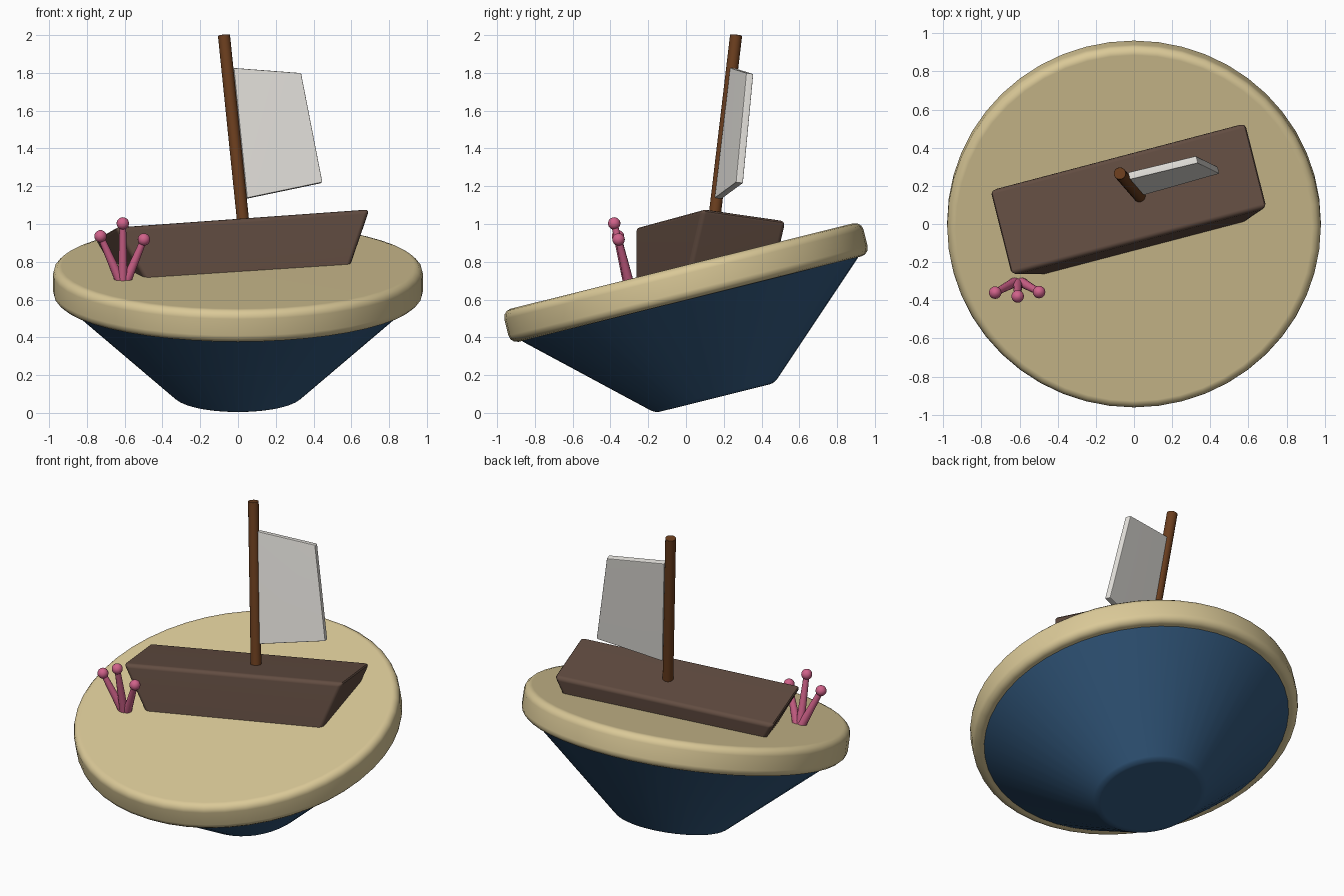
import bpy, bmesh, math
from mathutils import Matrix, Vector

if "Cube" in bpy.data.objects:
    bpy.data.objects.remove(bpy.data.objects["Cube"])


def material(name, rgb):
    m = bpy.data.materials.new(name)
    m.diffuse_color = (*rgb, 1)
    m.use_nodes = True
    m.node_tree.nodes["Principled BSDF"].inputs["Base Color"].default_value = m.diffuse_color
    return m


SAND = material("sand", (0.70, 0.58, 0.31))
BLUE = material("deep blue", (0.032, 0.098, 0.205))
HULL = material("dark brown", (0.122, 0.073, 0.053))
WOOD = material("mast brown", (0.147, 0.048, 0.013))
CLOTH = material("off white", (0.79, 0.77, 0.73))
PINK = material("coral pink", (0.63, 0.122, 0.254))


def finish(bm, name, mat, frame, bevel=0.0, segments=3):
    """Round the sharp edges, smooth-shade and place the part."""
    bmesh.ops.recalc_face_normals(bm, faces=bm.faces)
    if bevel:
        edges = [e for e in bm.edges if e.calc_face_angle(0) > 0.5]
        bmesh.ops.bevel(bm, geom=edges, offset=bevel, segments=segments,
                        profile=0.5, affect='EDGES', clamp_overlap=True)
    mesh = bpy.data.meshes.new(name)
    bm.to_mesh(mesh)
    bm.free()
    mesh.shade_smooth()
    mesh.set_sharp_from_angle(angle=math.radians(40))
    mesh.materials.append(mat)
    ob = bpy.data.objects.new(name, mesh)
    bpy.context.collection.objects.link(ob)
    ob.matrix_world = frame
    ob.modifiers.new("weighted_normals", 'WEIGHTED_NORMAL').keep_sharp = True
    return ob


def tapered(name, mat, frame, z0, z1, r0, r1, sides, bevel=0.0):
    """Cylinder or cone along the frame's z axis."""
    bm = bmesh.new()
    bmesh.ops.create_cone(bm, cap_ends=True, segments=sides, radius1=r0, radius2=r1,
                          depth=z1 - z0, matrix=Matrix.Translation((0, 0, (z0 + z1) / 2)))
    return finish(bm, name, mat, frame, bevel)


def block(name, mat, frame, outline, half_width, bevel, segments=3):
    """Prism: an outline in the x-z plane, extruded both ways along y."""
    bm = bmesh.new()
    sides = [[bm.verts.new((x, y, z)) for x, z in outline] for y in (-half_width, half_width)]
    n = len(outline)
    for side in sides:
        bm.faces.new(side)
    for i in range(n):
        j = (i + 1) % n
        bm.faces.new((sides[0][i], sides[0][j], sides[1][j], sides[1][i]))
    return finish(bm, name, mat, frame, bevel, segments)


# Island: tilted sand disc on a tapering blue base
island = Matrix.Translation((0, 0, 0.69)) @ Matrix.Rotation(math.radians(14), 4, 'X')
tapered("sand_disc", SAND, island, -0.09, 0.09, 0.98, 0.98, 48, 0.045)
tapered("water_base", BLUE, island, -0.63, -0.08, 0.325, 0.93, 48, 0.025)

# Boat frame: its origin is the middle of the deck, listing backwards
length_axis = Vector((0.965, 0.254, 0.069)).normalized()
up = Vector((-0.098, 0.118, 0.988))
up = (up - length_axis * up.dot(length_axis)).normalized()
side_axis = up.cross(length_axis)
boat = Matrix((length_axis, side_axis, up)).transposed().to_4x4()
boat = Matrix.Translation((-0.03, 0.132, 1.0)) @ boat

# Hull: ends slope inwards towards the keel
block("hull", HULL, boat, [(-0.70, 0), (0.70, 0), (0.55, -0.32), (-0.55, -0.32)], 0.232, 0.025)
tapered("mast", WOOD, boat @ Matrix.Translation((0.06, 0, 0)), -0.1, 1.008, 0.032, 0.032, 24, 0.003)
block("sail", CLOTH, boat, [(0.09, 0.13), (0.51, 0.185), (0.455, 0.775), (0.09, 0.828)], 0.02, 0.006, 2)

# Coral: three stalks with round tips
for label, base, tip in (
        ("left", (-0.625, -0.305, 0.70), (-0.728, -0.36, 0.935)),
        ("middle", (-0.61, -0.31, 0.70), (-0.61, -0.38, 1.003)),
        ("right", (-0.59, -0.305, 0.70), (-0.498, -0.357, 0.918))):
    base, tip = Vector(base), Vector(tip)
    turn = (tip - base).to_track_quat('Z', 'Y').to_matrix().to_4x4()
    tapered("coral_stalk_" + label, PINK, Matrix.Translation(base) @ turn,
            0, (tip - base).length, 0.026, 0.017, 12)
    ball = bmesh.new()
    bmesh.ops.create_uvsphere(ball, u_segments=16, v_segments=10, radius=0.033)
    finish(ball, "coral_tip_" + label, PINK, Matrix.Translation(tip))
